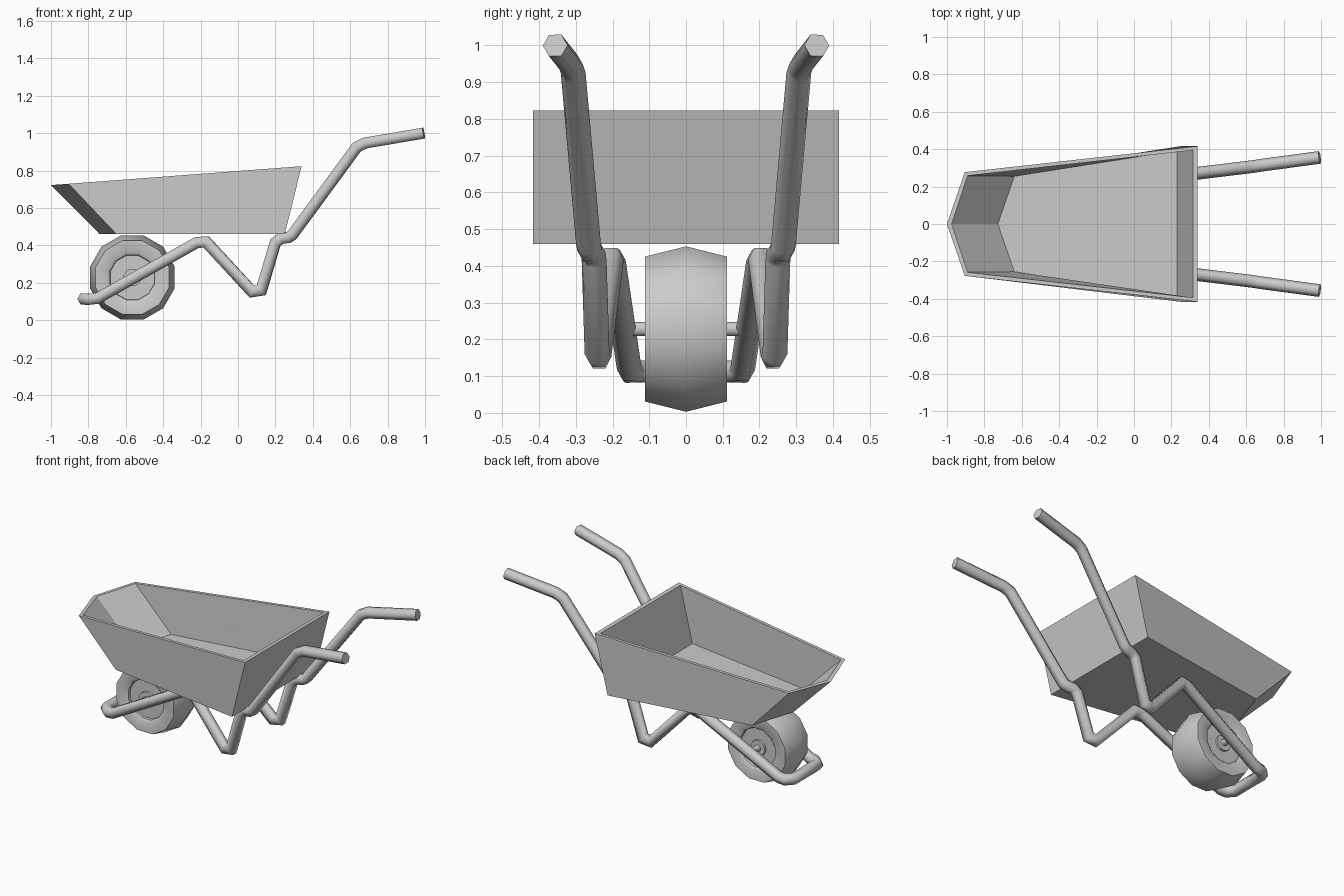
import bpy, bmesh, math
from mathutils import Vector

if "Cube" in bpy.data.objects:
    bpy.data.objects.remove(bpy.data.objects["Cube"])


def make(name, bm, smooth=None):
    bmesh.ops.recalc_face_normals(bm, faces=bm.faces)
    me = bpy.data.meshes.new(name)
    bm.to_mesh(me)
    bm.free()
    ob = bpy.data.objects.new(name, me)
    bpy.context.collection.objects.link(ob)
    if smooth:
        bpy.ops.object.select_all(action='DESELECT')
        ob.select_set(True)
        bpy.context.view_layer.objects.active = ob
        bpy.ops.object.shade_smooth_by_angle(angle=math.radians(smooth))
    return ob


def bridge(bm, a, b):
    n = len(a)
    for i in range(n):
        bm.faces.new((a[i], a[(i + 1) % n], b[(i + 1) % n], b[i]))


# Tray: outer floor, outer rim, inner rim, inner floor outlines
# each given as nose, shoulder and back corner, mirrored in y
def outline(bm, nose, shoulder, back):
    mir = lambda p: (p[0], -p[1], p[2])
    return [bm.verts.new(p) for p in (nose, shoulder, back, mir(back), mir(shoulder))]


bm = bmesh.new()
loops = [outline(bm, *o) for o in (
    ((-0.74, 0, 0.46), (-0.65, 0.277, 0.46), (0.25, 0.416, 0.46)),
    ((-1.0, 0, 0.722), (-0.905, 0.277, 0.729), (0.34, 0.416, 0.823)),
    ((-0.975, 0, 0.724), (-0.89, 0.258, 0.73), (0.315, 0.394, 0.821)),
    ((-0.728, 0, 0.48), (-0.64, 0.255, 0.48), (0.23, 0.392, 0.48)))]
for a, b in zip(loops, loops[1:]):
    bridge(bm, a, b)
bm.faces.new(loops[0])
bm.faces.new(loops[-1])
make("tray", bm)


# Tube frame: hexagonal section swept with mitred bends, mirrored in y
path = [Vector(p) for p in (
    (0.993, 0.356, 1.0), (0.68, 0.314, 0.947), (0.635, 0.307, 0.925),
    (0.29, 0.265, 0.455), (0.27, 0.262, 0.442), (0.23, 0.253, 0.437),
    (0.2, 0.25, 0.415), (0.125, 0.242, 0.16), (0.075, 0.237, 0.152),
    (-0.17, 0.203, 0.418), (-0.22, 0.198, 0.415), (-0.75, 0.154, 0.117),
    (-0.79, 0.15, 0.112), (-0.825, 0.115, 0.113), (-0.825, 0, 0.113))]
bm = bmesh.new()
d = (path[1] - path[0]).normalized()
side = (Vector((0, 1, 0)) - d * d.y).normalized()
up = d.cross(side)
R = 0.034
ring = [path[0] + R * (side * math.cos(k * math.pi / 3) + up * math.sin(k * math.pi / 3))
        for k in range(6)]
prev = [bm.verts.new(p) for p in ring]
bm.faces.new(prev)
for i in range(1, len(path)):
    d = (path[i] - path[i - 1]).normalized()
    nxt = (path[i + 1] - path[i]).normalized() if i + 1 < len(path) else d
    n = d + nxt
    ring = [p + d * ((path[i] - p).dot(n) / d.dot(n)) for p in ring]
    cur = [bm.verts.new(p) for p in ring]
    bridge(bm, prev, cur)
    prev = cur
frame = make("tube_frame", bm, 62)
mod = frame.modifiers.new("mirror", 'MIRROR')
mod.use_axis = (False, True, False)


# Wheel parts: half profiles (radius, y) turned about the axle and mirrored
def lathe(name, half, sides, smooth):
    prof = half + [(r, -y) for r, y in reversed(half) if y > 0]
    bm = bmesh.new()
    rings = []
    for r, y in prof:
        rings.append([bm.verts.new((-0.565 + r * math.cos(t), y, 0.228 + r * math.sin(t)))
                      for t in ((k + 0.5) * 2 * math.pi / sides for k in range(sides))])
    for a, b in zip(rings, rings[1:]):
        bridge(bm, a, b)
    bm.faces.new(rings[0])
    bm.faces.new(rings[-1])
    return make(name, bm, smooth)


lathe("tyre_and_rim", [(0.122, 0.085), (0.124, 0.1), (0.14, 0.112), (0.204, 0.112), (0.233, 0)], 12, 40)
lathe("hub", [(0.048, 0.1)], 12, 40)
lathe("axle", [(0.021, 0.172)], 8, 50)
